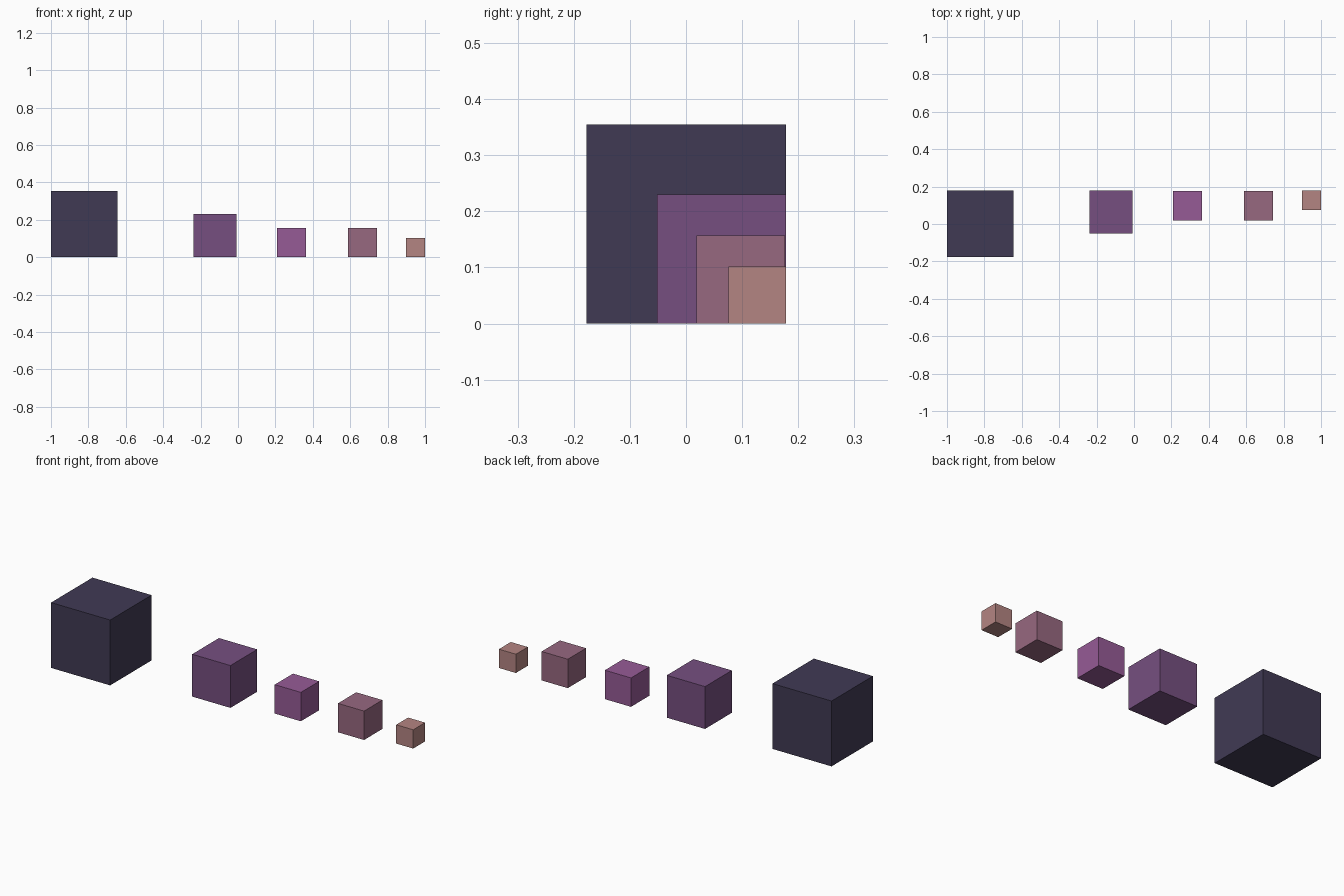
import bpy

default = bpy.data.objects.get("Cube")
if default:
    bpy.data.objects.remove(default, do_unlink=True)


def linear(c):
    c /= 255
    return c / 12.92 if c <= 0.04045 else ((c + 0.055) / 1.055) ** 2.4


def make_material(name, rgb):
    mat = bpy.data.materials.new(name)
    mat.use_nodes = True
    color = (*[linear(c) for c in rgb], 1)
    mat.diffuse_color = color
    mat.node_tree.nodes["Principled BSDF"].inputs["Base Color"].default_value = color
    return mat


def make_cube(name, size, x, back, mat):
    """Cube resting on the ground, centred at x, with its rear face at y = back."""
    bpy.ops.mesh.primitive_cube_add(size=size, location=(x, back - size / 2, size / 2))
    cube = bpy.context.object
    cube.name = name
    cube.data.materials.append(mat)


# Row of cubes, largest to smallest: name, size, x centre, rear y, colour name, sRGB
CUBES = [
    ("largest_cube", 0.355, -0.822, 0.178, "dark navy", (64, 58, 84)),
    ("large_cube", 0.23, -0.124, 0.178, "deep purple", (118, 79, 128)),
    ("middle_cube", 0.157, 0.286, 0.176, "violet", (150, 91, 150)),
    ("small_cube", 0.157, 0.666, 0.176, "mauve", (151, 104, 128)),
    ("smallest_cube", 0.102, 0.949, 0.178, "dusty rose", (180, 133, 130)),
]
for name, size, x, back, color_name, rgb in CUBES:
    make_cube(name, size, x, back, make_material(color_name, rgb))
